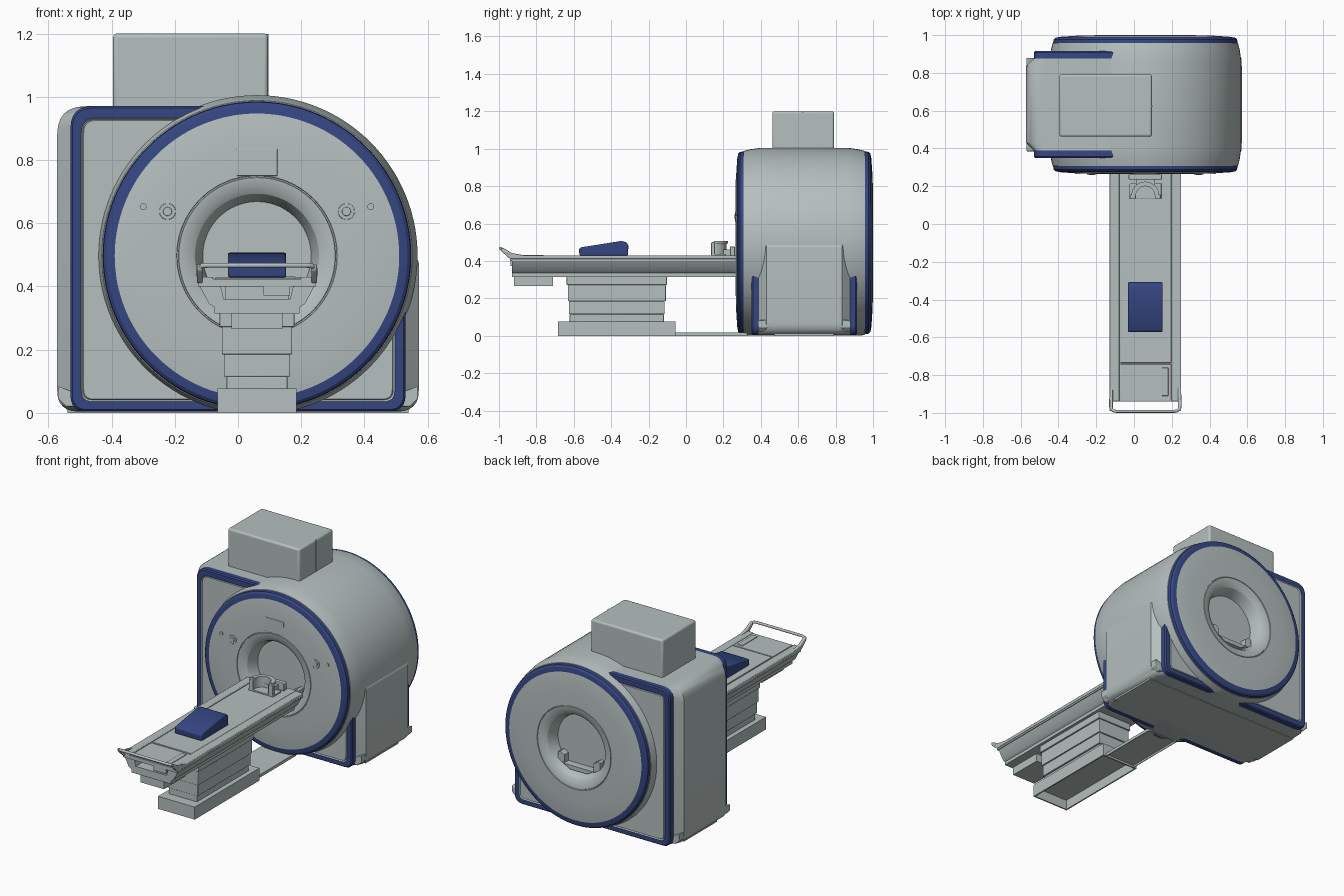
import bpy, bmesh, math
from mathutils import Vector

if "Cube" in bpy.data.objects:
    bpy.data.objects.remove(bpy.data.objects["Cube"])

CX, CZ, MID = 0.06, 0.497, 0.6325      # bore axis and mid plane of the scanner


def material(name, rgb):
    m = bpy.data.materials.new(name)
    m.diffuse_color = (*rgb, 1)
    m.use_nodes = True
    m.node_tree.nodes["Principled BSDF"].inputs["Base Color"].default_value = m.diffuse_color
    return m


GREY = material("shell_grey", (0.46, 0.525, 0.515))
BLUE = material("trim_blue", (0.036, 0.062, 0.225))


def finish(name, bm, mats=(GREY,), bevel=0, angle=35):
    bmesh.ops.recalc_face_normals(bm, faces=bm.faces)
    me = bpy.data.meshes.new(name)
    bm.to_mesh(me)
    bm.free()
    ob = bpy.data.objects.new(name, me)
    bpy.context.collection.objects.link(ob)
    for m in mats:
        me.materials.append(m)
    if bevel:
        b = ob.modifiers.new("bevel", 'BEVEL')
        b.width, b.segments, b.limit_method = bevel, 3, 'ANGLE'
    bpy.ops.object.select_all(action='DESELECT')
    ob.select_set(True)
    bpy.context.view_layer.objects.active = ob
    bpy.ops.object.shade_smooth_by_angle(angle=math.radians(angle))
    return ob


def prism(name, pts, axis, a, b, mat=GREY, bevel=0):
    """Extrude a 2D outline along an axis from a to b."""
    def place(p, t):
        return {'x': (t, p[0], p[1]), 'y': (p[0], t, p[1]), 'z': (p[0], p[1], t)}[axis]
    bm = bmesh.new()
    f = bm.faces.new([bm.verts.new(place(p, a)) for p in pts])
    ext = bmesh.ops.extrude_face_region(bm, geom=[f])["geom"]
    move = Vector(place((0, 0), b - a))
    bmesh.ops.translate(bm, vec=move, verts=[v for v in ext if isinstance(v, bmesh.types.BMVert)])
    return finish(name, bm, (mat,), bevel)


def box(name, x0, x1, y0, y1, z0, z1, mat=GREY, bevel=0):
    return prism(name, [(x0, y0), (x1, y0), (x1, y1), (x0, y1)], 'z', z0, z1, mat, bevel)


def circle(cx, cy, r, n=32, a0=0, a1=2 * math.pi, end=False):
    k = n - 1 if end else n
    return [(cx + r * math.cos(a0 + (a1 - a0) * i / k),
             cy + r * math.sin(a0 + (a1 - a0) * i / k)) for i in range(n)]


def tray(name, x0, x1, y0, y1, z0, z1, wall, depth):
    """Box that is hollow from below."""
    bm = bmesh.new()
    f = bm.faces.new([bm.verts.new(p) for p in
                      ((x0, y0, z1), (x1, y0, z1), (x1, y1, z1), (x0, y1, z1))])
    ext = bmesh.ops.extrude_face_region(bm, geom=[f])["geom"]
    bmesh.ops.translate(bm, vec=(0, 0, z0 - z1), verts=[v for v in ext if isinstance(v, bmesh.types.BMVert)])
    low = [g for g in ext if isinstance(g, bmesh.types.BMFace)]
    bmesh.ops.recalc_face_normals(bm, faces=bm.faces)
    bmesh.ops.inset_region(bm, faces=low, thickness=wall)
    ext = bmesh.ops.extrude_face_region(bm, geom=low)["geom"]
    bmesh.ops.translate(bm, vec=(0, 0, depth), verts=[v for v in ext if isinstance(v, bmesh.types.BMVert)])
    bmesh.ops.delete(bm, geom=low, context='FACES_ONLY')
    return finish(name, bm)


def loft(bm, rings, blue, closed):
    """Bridge point rings; blue holds the indices of bands in the trim colour."""
    vs = [[bm.verts.new(p) for p in r] for r in rings]
    n = len(vs[0])
    for j in range(len(vs) if closed else len(vs) - 1):
        a, b = vs[j], vs[(j + 1) % len(vs)]
        for i in range(n):
            f = bm.faces.new((a[i], a[(i + 1) % n], b[(i + 1) % n], b[i]))
            f.material_index = int(j in blue)
    return vs


# --- scanner drum: lathed ring with flared bore, flat on the floor ---
half = [(.16, .47), (.164, .39), (.176, .325), (.196, .284), (.22, .269), (.247, .2655),
        (.2485, .269), (.2525, .269), (.254, .2655), (.35, .267), (.45, .274),
        (.476, .279), (.486, .288), (.488, .307), (.491, .308), (.500, .345), (.508, .40)]
prof = half + [(r, 2 * MID - y) for r, y in reversed(half)]
last = len(prof) - 2
blue_bands = {10, 11, 12} | {last - j for j in (10, 11, 12)}
bm = bmesh.new()
loft(bm, [[(x, y, z) for x, z in circle(CX, CZ, r, 112)] for r, y in prof], blue_bands, True)
cut = bmesh.ops.bisect_plane(bm, geom=bm.verts[:] + bm.edges[:] + bm.faces[:],
                             plane_co=(0, 0, 0.002), plane_no=(0, 0, 1), clear_inner=True)
bmesh.ops.holes_fill(bm, edges=[e for e in bm.edges if e.is_boundary])
finish("scanner_drum", bm, (GREY, BLUE), angle=30)


# --- housing behind the drum: lofted rounded outline with blue frame ---
def outline(X, zt, zb, r):
    corners = [(-X, zb, r * .75), (-X, zt, r), (-.1, zt, .01), (.35, .75, .01),
               (X, .48, .01), (X, zb, r * .75)]
    out = []
    for i, (x, z, rad) in enumerate(corners):
        p = Vector((x, z))
        a = p + (Vector(corners[i - 1][:2]) - p).normalized() * rad
        b = p + (Vector(corners[(i + 1) % 6][:2]) - p).normalized() * rad
        for k in range(7):
            t = k / 6
            out.append(a * (1 - t) ** 2 + p * 2 * t * (1 - t) + b * t * t)
    return out


layers = [(.488, .925, .044, .04, .351), (.491, .928, .041, .043, .356), (.496, .933, .036, .046, .350),
          (.524, .964, .010, .066, .350), (.53, .97, .004, .07, .358),
          (.53, .97, .004, .07, .388), (.572, .97, .004, .09, .43)]
layers += [(*l[:4], 2 * MID - l[4]) for l in reversed(layers)]
bm = bmesh.new()
vs = loft(bm, [[(p.x, y, p.y) for p in outline(X, zt, zb, r)] for X, zt, zb, r, y in layers],
          {2, 3, 4, 8, 9, 10}, False)
bm.faces.new(vs[0])
bm.faces.new(vs[-1])
finish("housing", bm, (GREY, BLUE), angle=30)

box("housing_plinth", -.54, .54, .47, .79, 0, .02)
for sx in (-1, 1):
    for y0 in (.385, .82):
        prism(f"corner_foot_{'l' if sx < 0 else 'r'}_{'front' if y0 < .5 else 'back'}",
              [(sx * .50, .02), (sx * .545, .02), (sx * .57, .045), (sx * .57, .085), (sx * .52, .065)],
              'y', y0, y0 + .06, bevel=.004)

# --- service box on the roof ---
box("roof_box", -.395, .095, .462, .792, .90, 1.2, bevel=.012)
box("roof_box_seam", .09, .097, .619, .627, .95, 1.198)

# --- front face fittings ---
box("display_panel", -.005, .125, .2635, .275, .75, .835, bevel=.002)
for sx, side in ((-1, "left"), (1, "right")):
    px = CX + sx * .283
    prism(f"control_ring_{side}", circle(px, .637, .026), 'y', .263, .275, bevel=.002)
    prism(f"control_knob_{side}", circle(px, .637, .014), 'y', .259, .275, bevel=.002)
    prism(f"small_knob_{side}", circle(CX + sx * .36, .652, .011, 20), 'y', .264, .28)
    # rails through the bore
    xs = [CX + sx * d for d in (.10, .142, .142, .128, .10)]
    prism(f"bore_rail_{side}", list(zip(xs, (.352, .378, .42, .425, .41))), 'y', .30, .955)
prism("bore_floor", [(CX - .11, .365), (CX - .06, .335), (CX + .06, .335), (CX + .11, .365),
                     (CX + .10, .36), (CX - .10, .36)], 'y', .29, .96)

# --- patient table: hollow channel, side rails, deck ---
chan = [(-.182, .402), (-.152, .345), (-.135, .335), (-.135, .315)]
inner = [(.105, .36), (.115, .402)]
pts = chan + [(-x, z) for x, z in reversed(chan)] + [(x, z) for x, z in reversed(inner)] \
    + [(-x, z) for x, z in inner]
prism("table_channel", [(CX + x, z) for x, z in pts], 'y', -.93, .275)
box("table_deck", CX - .186, CX + .186, -.94, .275, .40, .423)
box("table_mattress", CX - .132, CX + .138, -.735, .285, .42, .429, bevel=.003)
box("table_end_panel", CX - .132, CX + .138, -.935, -.742, .42, .427, bevel=.002)
box("table_release_handle", .148, .182, -.91, -.76, .42, .431, bevel=.003)
box("table_end_bracket", .08, .165, -.938, -.90, .372, .405)
for sx, side in ((-1, "left"), (1, "right")):
    a, b = sorted((CX + sx * .190, CX + sx * .138))
    box(f"table_side_rail_{side}", a, b, -.94, .275, .41, .43, bevel=.004)
    a, b = sorted((CX + sx * .190, CX + sx * .172))
    prism(f"table_wing_{side}", [(-.86, .429), (-.94, .41), (-.985, .45), (-.99, .47), (-.975, .468), (-.93, .442)],
          'x', a, b, bevel=.004)

# push handle around the table end
cu = bpy.data.curves.new("push_handle", 'CURVE')
cu.dimensions, cu.bevel_depth, cu.bevel_resolution, cu.use_fill_caps = '3D', .008, 3, True
path = [(.182, -.90, .428), (.184, -.95, .440), (.183, -.975, .458), (.172, -.988, .466), (.155, -.992, .467)]
path += [(-x, y, z) for x, y, z in reversed(path)]
sp = cu.splines.new('POLY')
sp.points.add(len(path) - 1)
for p, (x, y, z) in zip(sp.points, path):
    p.co = (CX + x, y, z, 1)
handle = bpy.data.objects.new("push_handle", cu)
bpy.context.collection.objects.link(handle)
cu.materials.append(GREY)
bpy.ops.object.select_all(action='DESELECT')
handle.select_set(True)
bpy.context.view_layer.objects.active = handle
bpy.ops.object.convert(target='MESH')
bpy.ops.object.shade_smooth_by_angle(angle=math.radians(50))

# --- pedestal: telescoping covers on a hollow base ---
box("table_motor_box", CX - .08, CX + .08, -.92, -.71, .265, .32)
for i, (hx, hy, z0, z1) in enumerate(((.118, .268, .272, .316), (.111, .262, .185, .272),
                                      (.105, .256, .115, .185), (.096, .252, .075, .115))):
    box(f"pedestal_cover_{i + 1}", CX - hx, CX + hx, -.37 - hy, -.37 + hy, z0, z1, bevel=.003)
tray("pedestal_base", CX - .125, CX + .125, -.685, -.055, 0, .077, .012, .06)
tray("floor_cable_cover", CX - .105, CX + .105, -.06, .33, 0, .018, .006, .012)

# --- leg cushion and head cradle on the table ---
prism("leg_cushion", [(-.57, .429), (-.31, .429), (-.308, .485), (-.32, .50), (-.345, .507), (-.56, .473), (-.572, .465)],
      'x', CX - .092, CX + .092, BLUE, bevel=.006)
box("head_cradle_base", CX - .085, CX + .085, .135, .215, .428, .438, bevel=.003)
box("head_cradle_connector", CX - .088, CX + .088, .235, .262, .428, .477, bevel=.004)
box("head_cradle_neck", CX - .05, CX + .05, .20, .24, .428, .46)
for nm, ro, ri, z0, z1 in (("wall", .066, .054, .436, .495), ("rim", .074, .050, .492, .506)):
    arch = circle(CX, .15, ro, 24, 0, math.pi, True) + circle(CX, .15, ri, 24, math.pi, 0, True)
    prism(f"head_cradle_{nm}", arch, 'z', z0, z1)
for sx, side in ((-1, "left"), (1, "right")):
    a, b = sorted((CX + sx * .05, CX + sx * .082))
    box(f"head_cradle_arm_{side}", a, b, .135, .155, .43, .50, bevel=.003)
